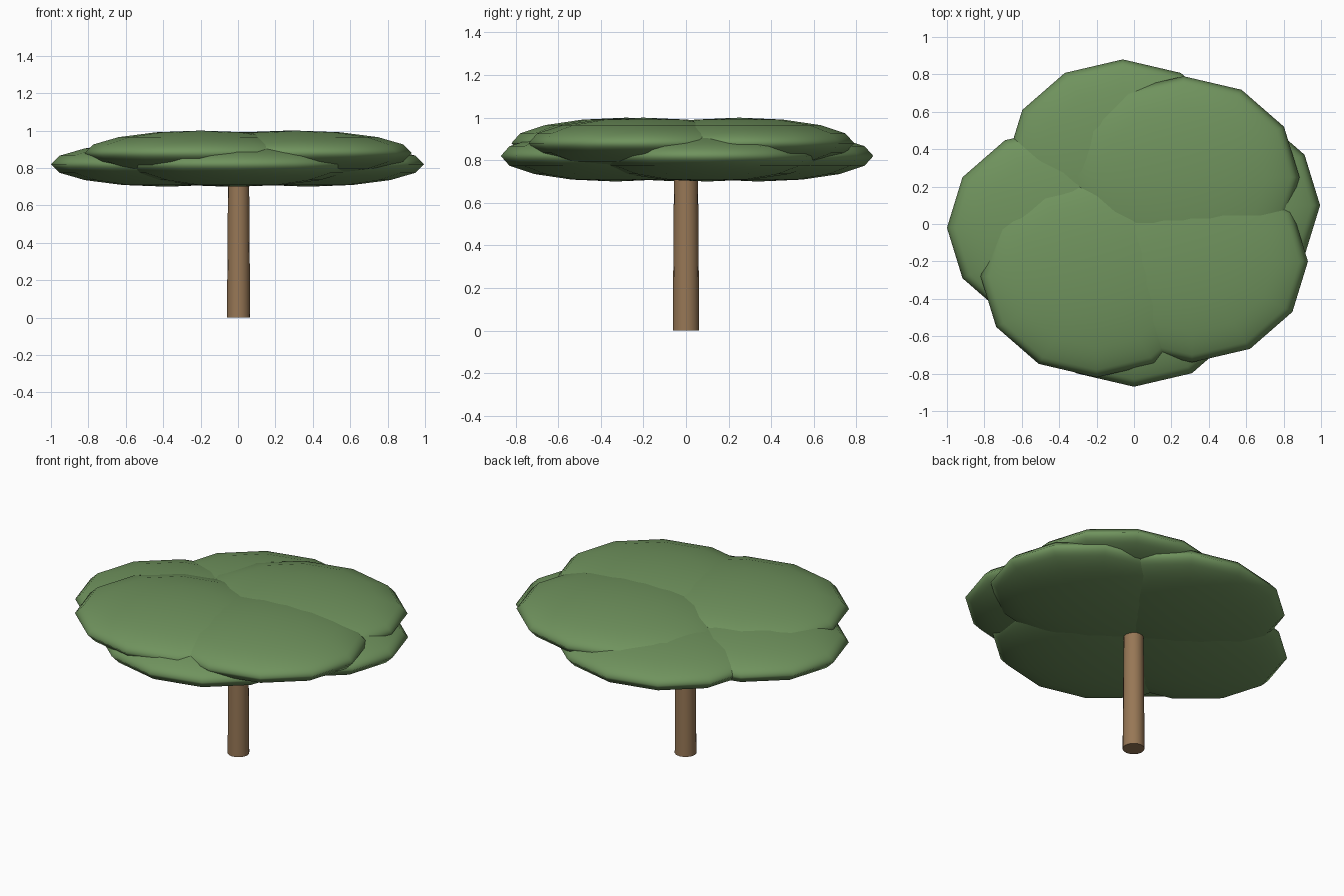
import bpy

# Remove the default cube only
cube = bpy.data.objects.get("Cube")
if cube:
    bpy.data.objects.remove(cube, do_unlink=True)


def make_material(name, rgb):
    mat = bpy.data.materials.new(name)
    mat.use_nodes = True
    color = (*rgb, 1.0)
    mat.diffuse_color = color
    bsdf = mat.node_tree.nodes["Principled BSDF"]
    bsdf.inputs["Base Color"].default_value = color
    bsdf.inputs["Roughness"].default_value = 0.9
    return mat


leaf_green = make_material("leaf_green", (0.16, 0.29, 0.11))
bark_brown = make_material("bark_brown", (0.31, 0.185, 0.092))


def leaf_pad(name, x, y, z):
    """Flattened, smooth-shaded ball of foliage."""
    bpy.ops.mesh.primitive_uv_sphere_add(segments=12, ring_count=8, radius=1)
    pad = bpy.context.object
    pad.name = name
    pad.location = (x, y, z)
    pad.scale = (0.62, 0.54, 0.12)
    pad.data.materials.append(leaf_green)
    bpy.ops.object.shade_smooth()


# Trunk, slightly narrower at the top and reaching into the foliage
bpy.ops.mesh.primitive_cone_add(vertices=16, radius1=0.062, radius2=0.056,
                                depth=0.8, location=(0.003, 0, 0.4))
trunk = bpy.context.object
trunk.name = "trunk"
trunk.data.materials.append(bark_brown)
bpy.ops.object.shade_smooth_by_angle()

# Lower ring of foliage
LOWER_Z, UPPER_Z = 0.82, 0.88
leaf_pad("lower_leaves_front", 0.0, -0.33, LOWER_Z)
leaf_pad("lower_leaves_left", 0.375, 0.10, LOWER_Z)
leaf_pad("lower_leaves_back", -0.06, 0.34, LOWER_Z)
leaf_pad("lower_leaves_right", -0.38, -0.02, LOWER_Z)

# Upper foliage, overlapping the gaps of the lower ring
leaf_pad("upper_leaves_front_left", 0.31, -0.20, UPPER_Z)
leaf_pad("upper_leaves_back_left", 0.265, 0.25, UPPER_Z)
leaf_pad("upper_leaves_front_right", -0.20, -0.28, UPPER_Z)
